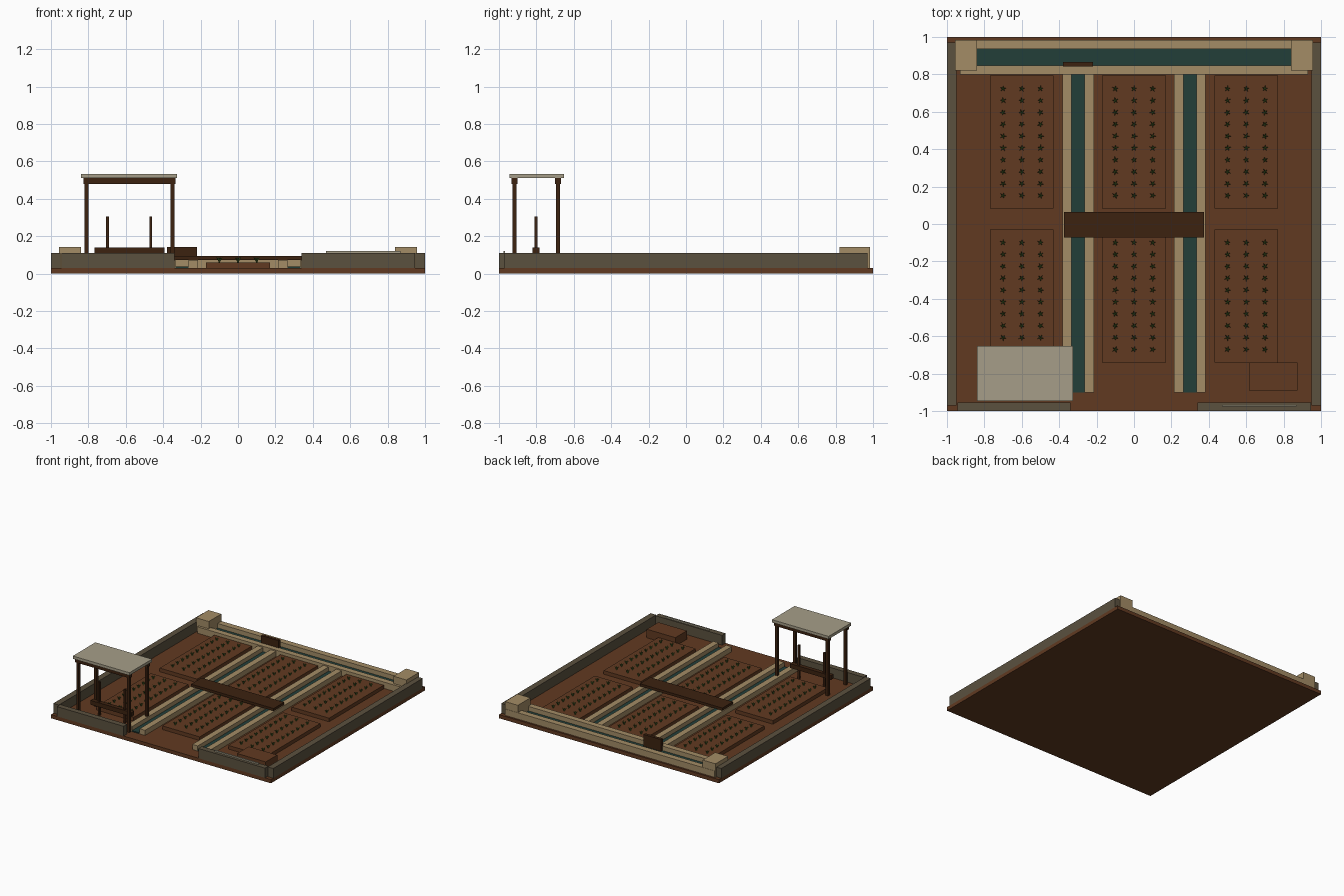
import bpy, bmesh, math
from mathutils import Vector, Matrix

cube = bpy.data.objects.get("Cube")
if cube:
    bpy.data.objects.remove(cube, do_unlink=True)


def material(name, r, g, b):
    lin = [((c / 255 + 0.055) / 1.055) ** 2.4 for c in (r, g, b)] + [1.0]
    m = bpy.data.materials.new(name)
    m.use_nodes = True
    m.diffuse_color = lin
    m.node_tree.nodes["Principled BSDF"].inputs["Base Color"].default_value = lin
    return m


soil = material("soil", 97, 58, 33)
stone = material("wall stone", 91, 81, 63)
tan = material("canal stone", 163, 140, 102)
water = material("water", 34, 62, 57)
wood = material("dark wood", 60, 34, 16)
roofing = material("pale roof", 166, 158, 136)
leaf = material("leaf green", 78, 108, 44)


def finish(name, bm, mat):
    mesh = bpy.data.meshes.new(name)
    bm.to_mesh(mesh)
    bm.free()
    mesh.materials.append(mat)
    ob = bpy.data.objects.new(name, mesh)
    bpy.context.collection.objects.link(ob)
    return ob


def box(name, xs, ys, zs, mat):
    """Box between pairs of limits on each axis."""
    bm = bmesh.new()
    bmesh.ops.create_cube(bm, size=1)
    for v in bm.verts:
        v.co = Vector([(a + b) / 2 + c * (b - a)
                       for c, (a, b) in zip(v.co, (xs, ys, zs))])
    return finish(name, bm, mat)


def mid(c, width):
    return (c - width / 2, c + width / 2)


def mirrored(a, b, side):
    return tuple(sorted((a * side, b * side)))


G = 0.03  # ground level

# Ground and enclosing walls
box("ground", (-1, 1), (-1, 1), (0, G), soil)
for label, s in (("left", 1), ("right", -1)):
    box(label + "_side_wall", mirrored(0.95, 1, s), (-0.97, 0.97), (G, 0.11), stone)
    box(label + "_front_wall", mirrored(0.34, 0.945, s), (-1, -0.955), (G, 0.11), stone)
    # Corner block of the rear canal
    box(label + "_corner_block", mirrored(0.84, 0.957, s), (0.82, 0.983), (G, 0.142), tan)
    # Lengthwise canal
    box(label + "_canal_outer_kerb", mirrored(0.333, 0.382, s), (-0.9, 0.8), (G, 0.072), tan)
    box(label + "_canal_inner_kerb", mirrored(0.215, 0.264, s), (-0.9, 0.8), (G, 0.072), tan)
    box(label + "_canal_water", mirrored(0.264, 0.333, s), (-0.9, 0.8), (G, 0.038), water)

# Rear canal
box("rear_canal_outer_wall", (-0.95, 0.95), (0.935, 0.985), (G, 0.082), tan)
box("rear_canal_inner_wall", (-0.93, 0.93), (0.8, 0.848), (G, 0.082), tan)
box("rear_canal_water", (-0.84, 0.84), (0.848, 0.935), (G, 0.045), water)
box("sluice_gate", (-0.38, -0.22), (0.842, 0.866), (G, 0.142), wood)

# Planting beds
columns, rows = (-0.6, 0, 0.6), (-0.385, 0.438)
for cx in columns:
    for cy in rows:
        box("planting_bed", mid(cx, 0.34), mid(cy, 0.71), (G, 0.06), soil)

# Seedlings: small splayed blades in a grid on each bed
bm = bmesh.new()
for cx in columns:
    for cy in rows:
        for i in range(3):
            for j in range(10):
                foot = Vector((cx + (i - 1) * 0.1, cy + (j - 4.5) * 0.0635, 0.06))
                for k in range(5):
                    turn = Matrix.Rotation(math.tau * k / 5 + j, 3, "Z")
                    pts = [(0, -0.005, 0), (0, 0.005, 0), (-0.004, 0, 0.012), (0.018, 0, 0.026)]
                    a, b, c, tip = [bm.verts.new(foot + turn @ Vector(p)) for p in pts]
                    for f in ((a, b, tip), (b, c, tip), (c, a, tip), (a, c, b)):
                        bm.faces.new(f)
bmesh.ops.recalc_face_normals(bm, faces=bm.faces)
finish("seedlings", bm, leaf)

# Footbridge, soil heap and rail on the front wall
box("footbridge", (-0.375, 0.375), (-0.073, 0.063), (0.072, 0.093), wood)
box("soil_heap", (0.615, 0.875), (-0.89, -0.74), (G, 0.1), soil)
box("wall_rail", (0.47, 0.87), (-0.977, -0.967), (0.11, 0.121), roofing)

# Shelter with four posts, two beams and a flat roof
for y in (-0.916, -0.684):
    for x in (-0.81, -0.35):
        box("shelter_post", mid(x, 0.022), mid(y, 0.022), (G, 0.48), wood)
    box("shelter_beam", (-0.827, -0.333), mid(y, 0.032), (0.48, 0.51), wood)
box("shelter_roof", (-0.84, -0.325), (-0.945, -0.652), (0.51, 0.533), roofing)

# Treadle under the shelter
box("treadle_beam", (-0.768, -0.394), mid(-0.802, 0.035), (0.105, 0.14), wood)
for x in (-0.698, -0.466):
    box("treadle_post", mid(x, 0.015), mid(-0.802, 0.015), (G, 0.306), wood)
